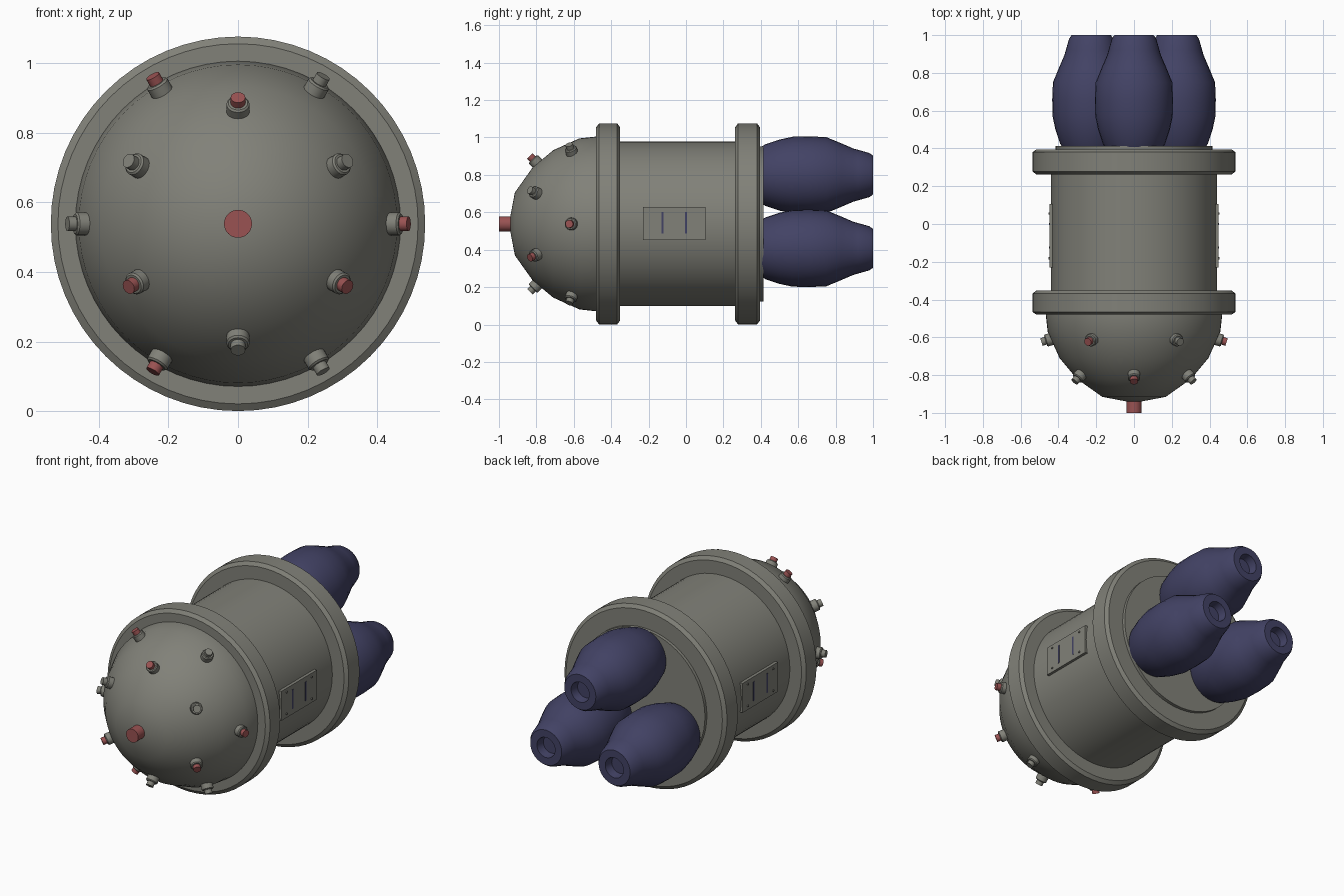
import bpy, bmesh, math
from mathutils import Vector, Matrix

if "Cube" in bpy.data.objects:
    bpy.data.objects.remove(bpy.data.objects["Cube"])

CZ = 0.538  # height of the main axis


def material(name, rgb):
    m = bpy.data.materials.new(name)
    m.diffuse_color = (*rgb, 1)
    m.use_nodes = True
    m.node_tree.nodes["Principled BSDF"].inputs["Base Color"].default_value = m.diffuse_color
    return m


GREY = material("warm grey", (0.22, 0.22, 0.19))
BLUE = material("dark blue", (0.055, 0.055, 0.13))
RED = material("dull red", (0.32, 0.085, 0.085))


def finish(name, bm, mat, smooth=True, angle=32):
    bmesh.ops.recalc_face_normals(bm, faces=bm.faces)
    me = bpy.data.meshes.new(name)
    bm.to_mesh(me)
    bm.free()
    me.materials.append(mat)
    ob = bpy.data.objects.new(name, me)
    bpy.context.collection.objects.link(ob)
    if smooth:
        bpy.ops.object.select_all(action='DESELECT')
        ob.select_set(True)
        bpy.context.view_layer.objects.active = ob
        bpy.ops.object.shade_smooth_by_angle(angle=math.radians(angle))
    return ob


def lathe(name, profile, mat, origin=(0, 0, CZ), axis=(0, 1, 0), segs=64):
    """Spin (radius, distance along axis) points; open ends are capped."""
    bm = bmesh.new()
    rot = Vector((0, 0, 1)).rotation_difference(Vector(axis)).to_matrix().to_4x4()
    xf = Matrix.Translation(origin) @ rot
    rings = []
    for r, h in profile:
        n = segs if r > 0 else 1
        rings.append([bm.verts.new(xf @ Vector((r * math.cos(math.tau * i / n),
                                                r * math.sin(math.tau * i / n), h)))
                      for i in range(n)])
    for a, b in zip(rings, rings[1:]):
        for i in range(segs):
            j = (i + 1) % segs
            quad = [a[i % len(a)], a[j % len(a)], b[j % len(b)], b[i % len(b)]]
            bm.faces.new(list(dict.fromkeys(quad)))
    for end in (rings[0], rings[-1]):
        if len(end) > 1:
            bm.faces.new(end)
    return finish(name, bm, mat)


def box(name, centre, size, mat):
    bm = bmesh.new()
    bmesh.ops.create_cube(bm, size=1)
    bmesh.ops.scale(bm, vec=size, verts=bm.verts)
    bmesh.ops.translate(bm, vec=centre, verts=bm.verts)
    return finish(name, bm, mat, smooth=False)


# main hull: barrel, nose dome, rear plate
lathe("barrel", [(0.44, -0.40), (0.44, 0.30)], GREY)
lathe("nose_dome", [(0.467, -0.45), (0.467, -0.48), (0.457, -0.57), (0.394, -0.71),
                    (0.302, -0.82), (0.168, -0.915), (0, -0.947)], GREY)
lathe("rear_plate", [(0.415, 0.37), (0.415, 0.414)], GREY)
lathe("nose_button", [(0.04, -1.0), (0.04, -0.92)], RED)

# bevelled flange rings
for name, y0, y1 in (("front_flange", -0.48, -0.353), ("rear_flange", 0.263, 0.395)):
    lathe(name, [(0.517, y0), (0.5375, y0 + 0.015), (0.5375, y1 - 0.015), (0.517, y1)], GREY)

# two rings of studs on the dome, alternately tipped red and grey
for ring, r, y, tilt, start in (("outer", 0.49, -0.625, 17, 0), ("inner", 0.363, -0.835, 45, 30)):
    for k in range(6):
        a = math.radians(start + 60 * k)
        t = math.radians(tilt)
        axis = (math.cos(a) * math.cos(t), -math.sin(t), math.sin(a) * math.cos(t))
        tip = (r * math.cos(a), y, CZ + r * math.sin(a))
        red = k % 2 == (0 if ring == "outer" else 1)
        lathe(f"{ring}_stud_collar_{k}", [(0.033, -0.085), (0.033, -0.028), (0.028, -0.023)],
              GREY, tip, axis, 24)
        lathe(f"{ring}_stud_tip_{k}", [(0.021, -0.04), (0.021, 0)],
              RED if red else GREY, tip, axis, 24)

# three thruster pods with hollow nozzles
pod = [(0.15, 0.40), (0.165, 0.425), (0.19, 0.50), (0.205, 0.57), (0.207, 0.66),
       (0.203, 0.75), (0.17, 0.83), (0.142, 0.895), (0.135, 0.92), (0.118, 0.98),
       (0.104, 1.0), (0.06, 1.0), (0.052, 0.95), (0, 0.95)]
for k in range(3):
    a = math.radians(90 + 120 * k)
    lathe(f"thruster_pod_{k}", pod, BLUE,
          (0.261 * math.cos(a), 0, CZ + 0.261 * math.sin(a)), segs=32)

# side hatch plates with slots and rivets
for side, s in (("right", 1), ("left", -1)):
    box(f"{side}_hatch", (s * 0.4375, -0.062, 0.541), (0.021, 0.335, 0.176), GREY)
    for i, y in enumerate((-0.125, 0.0)):
        box(f"{side}_hatch_slot_{i}", (s * 0.448, y, 0.543), (0.004, 0.011, 0.115), BLUE)
    for i, (y, z) in enumerate((y, z) for y in (-0.182, 0.056) for z in (0.477, 0.607)):
        lathe(f"{side}_hatch_rivet_{i}", [(0.006, -0.004), (0.006, 0.004)], GREY,
              (s * 0.449, y, z), (s, 0, 0), 12)
